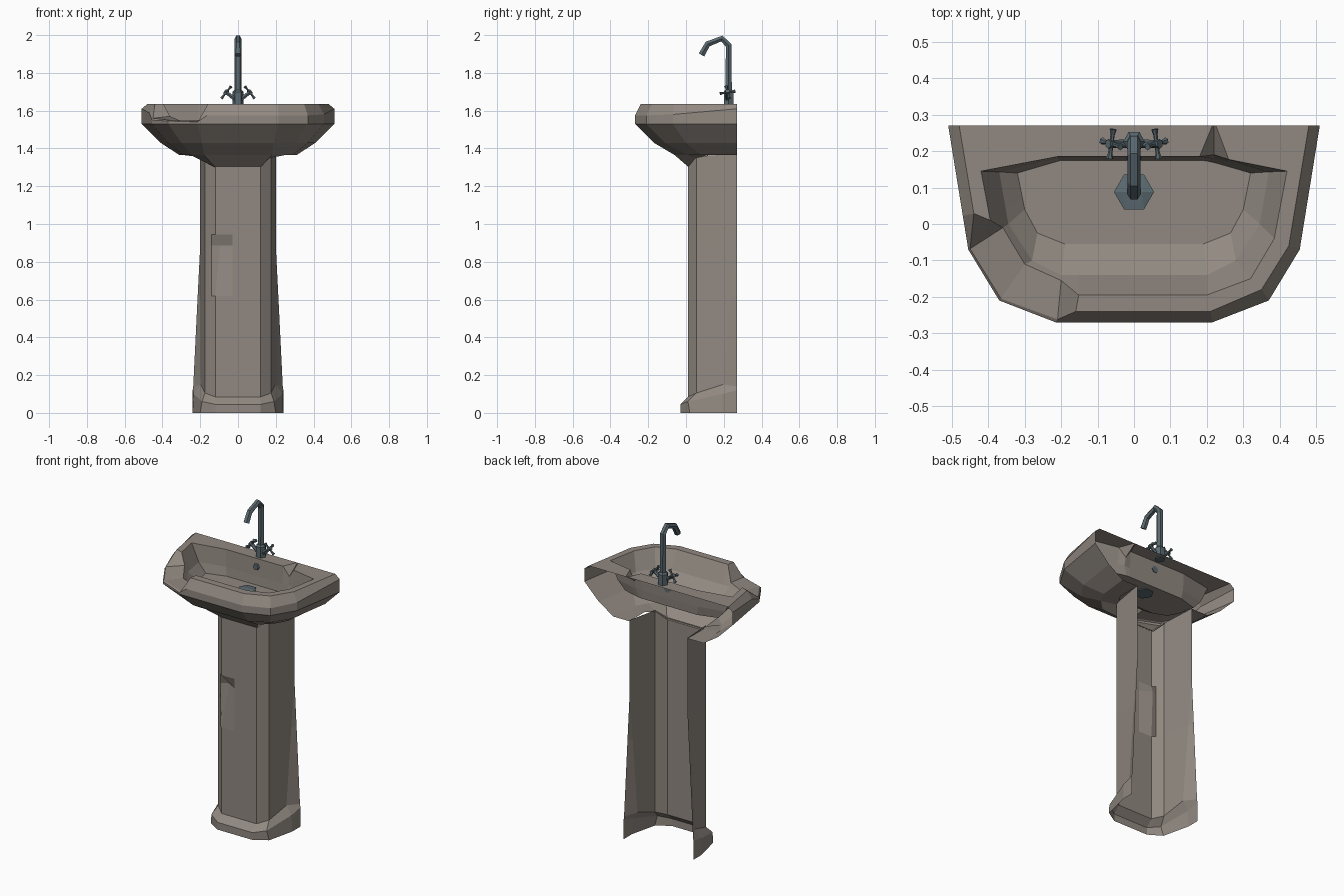
import bpy, bmesh
from mathutils import Vector as V

if "Cube" in bpy.data.objects:
    bpy.data.objects.remove(bpy.data.objects["Cube"])


def material(name, col):
    m = bpy.data.materials.new(name)
    m.diffuse_color = (*col, 1)
    m.use_nodes = True
    m.node_tree.nodes["Principled BSDF"].inputs["Base Color"].default_value = m.diffuse_color
    return m


CERAMIC = material("dirty_ceramic", (0.285, 0.25, 0.22))
METAL = material("blue_grey_metal", (0.105, 0.145, 0.165))


def finish(bm, name, mat):
    bmesh.ops.remove_doubles(bm, verts=bm.verts[:], dist=0.0005)
    me = bpy.data.meshes.new(name)
    bm.to_mesh(me)
    bm.free()
    me.materials.append(mat)
    ob = bpy.data.objects.new(name, me)
    bpy.context.collection.objects.link(ob)
    return ob


def loft(bm, loops, closed=False):
    rows = [[bm.verts.new(p) for p in lp] for lp in loops]
    n = len(rows[0])
    for a, b in zip(rows, rows[1:]):
        for i in range(n if closed else n - 1):
            j = (i + 1) % n
            bm.faces.new((a[i], b[i], b[j], a[j]))
    return rows


def mirrored(half, z=None, front=0.88, side=0.73):
    """Right back -> front -> left back, with extra points beside the damage.
    front: split of the front edge, side: split of the chosen left edge."""
    r = [V(p) if len(p) == 3 else V((*p, z)) for p in half]
    l = [V((-p.x, p.y, p.z)) for p in reversed(r)]
    return r + [r[-1].lerp(l[0], front)] + l


def pipe(bm, path, radii, n=6):
    path = [V(p) for p in path]
    inplane = max(abs(p.x - path[0].x) for p in path) < 1e-5
    ref = V((1, 0, 0)) if inplane else V((0, 1, 0))
    rings = []
    for k, p in enumerate(path):
        t = V((0, 0, 0))
        if k:
            t += (p - path[k - 1]).normalized()
        if k < len(path) - 1:
            t += (path[k + 1] - p).normalized()
        t.normalize()
        u = (ref - t * ref.dot(t)).normalized()
        w = t.cross(u)
        ring = []
        for i in range(n):
            d = V((1, 0))
            from math import cos, sin, tau
            a = tau * i / n
            ring.append(bm.verts.new(p + (u * cos(a) + w * sin(a)) * radii[k]))
        rings.append(ring)
    for a, b in zip(rings, rings[1:]):
        for i in range(n):
            j = (i + 1) % n
            bm.faces.new((a[i], a[j], b[j], b[i]))
    bm.faces.new(rings[0][::-1])
    bm.faces.new(rings[-1])


# ---- basin: outer shell (open at the wall side) ----
def basin_loop(half, z=None):
    lp = mirrored(half, z)                       # r0 r1 r2 r3 c l3 l2 l1 l0
    lp.insert(8, lp[7].lerp(lp[8], 0.27))        # extra point at chip start
    return lp


under = basin_loop([(.2, .27, 1.365), (.2, .12, 1.365), (.17, .055, 1.35), (.12, .015, 1.30)])
belly_low = basin_loop([(.31, .27), (.29, .08), (.25, .01), (.18, -.06)], 1.365)
belly = basin_loop([(.41, .27), (.37, 0), (.30, -.11), (.19, -.17)], 1.43)
edge_low = basin_loop([(.51, .27), (.455, -.07), (.37, -.21), (.215, -.27)], 1.53)
edge_top = basin_loop([(.51, .27, 1.61), (.455, -.07, 1.58), (.37, -.21, 1.575), (.215, -.27, 1.575)])
rim = basin_loop([(.48, .27), (.425, -.06), (.35, -.18), (.21, -.24)], 1.635)
lip = basin_loop([(.42, .145), (.385, -.04), (.32, -.15), (.2, -.195)], 1.635)
bowl = basin_loop([(.37, .143), (.345, 0), (.28, -.1), (.2, -.14)], 1.53)
floor = basin_loop([(.32, .14), (.30, .04), (.265, -.025), (.19, -.055)], 1.475)

# broken front-left part of the rim
for i, e, r, g in ((5, 1.54, (-.21, -.262, 1.545), (-.2, -.155, 1.55)),
                   (6, 1.545, (-.365, -.205, 1.55), (-.3, -.11, 1.545)),
                   (7, 1.55, (-.45, -.068, 1.56), (-.36, -.01, 1.57))):
    edge_top[i].z = e
    rim[i] = V(r)
    lip[i] = V(g)

bm = bmesh.new()
loft(bm, [under, belly_low, belly, edge_low, edge_top, rim])


# rim top and bowl; the back row has a small notch at x = 0.22
def back(xs, ys, z):
    return [V((x, y, z)) for x, y in zip(xs, ys)]


xs = (-.21, .18, .22, .26)
rim_all = rim + back((-.21, .215, .22, .225), (.27,) * 4, 1.635)
lip_all = lip + back(xs, (.185, .185, .19, .177), 1.635)
lip_all[-2].z = 1.58
bowl_all = bowl + back(xs, (.18, .18, .179, .17), 1.53)
floor_all = floor + back((-.2, .18, .2, .23), (.175, .175, .173, .166), 1.475)
rows = loft(bm, [rim_all, lip_all, bowl_all, floor_all], True)
bm.faces.new(rows[-1][::-1])
finish(bm, "basin", CERAMIC)


# ---- pedestal: open-backed column with flared foot ----
def column_loop(half):
    lp = mirrored(half, front=0.625)             # r0 r1 r2 r3 c l3 l2 l1 l0
    lp.insert(6, lp[5].lerp(lp[6], 0.35))
    return lp


def shaft(z, drop=0.0):
    t = max(0, 1 - z / .885)
    return column_loop([(.2 + .045 * t, .27, z), (.2, .262 - .08 * t, z),
                        (.175, .055, z - drop * .2), (.12, .01, z - drop)])


chip = shaft(.885)
chip[5] = V((-.095, .05, .885))
loops = [
    column_loop([(.24, .27, 0), (.24, .19, 0), (.2, .02, 0), (.12, -.03, 0)]),
    column_loop([(.24, .27, .12), (.235, .19, .1), (.19, .01, .06), (.12, -.03, .045)]),
    column_loop([(.237, .27, .14), (.197, .195, .15), (.175, .055, .105), (.12, .01, .085)]),
    shaft(.62), chip, shaft(.945), shaft(1.37, .06)]
bm = bmesh.new()
loft(bm, loops)
finish(bm, "pedestal", CERAMIC)

# ---- tap body and curved spout ----
bm = bmesh.new()
Y = .226
pipe(bm, [(0, Y, 1.63), (0, Y, 1.70), (0, Y, 1.71)], [.03, .03, .02])
pipe(bm, [(0, Y, 1.70), (0, Y, 1.945), (0, .19, 1.982), (0, .115, 1.953), (0, .082, 1.895)],
     [.019, .019, .018, .018, .019])
finish(bm, "tap_spout", METAL)

# ---- two cross handles ----
for s, side in ((1, "right"), (-1, "left")):
    bm = bmesh.new()
    hub = V((s * .062, Y - .006, 1.697))
    axis = V((s * .78, 0, .62))
    pipe(bm, [(s * .015, Y - .006, 1.66), hub - axis * .012, hub + axis * .012],
         [.012, .011, .013])
    a, b = V((0, 1, 0)), V((-s * .62, 0, .78))
    for d in (a + b * .2, b - a * .2):
        d.normalize()
        for k in (1, -1):
            pipe(bm, [hub, hub + d * k * .025, hub + d * k * .041], [.006, .006, .010])
    finish(bm, side + "_handle", METAL)

# ---- drain and overflow ----
bm = bmesh.new()
pipe(bm, [(0, .088, 1.47), (0, .088, 1.482), (0, .088, 1.488), (0, .088, 1.484)],
     [.055, .055, .045, .038])
finish(bm, "drain", METAL)
bm = bmesh.new()
pipe(bm, [(0, .187, 1.585), (0, .172, 1.585)], [.022, .018])
finish(bm, "overflow", METAL)
